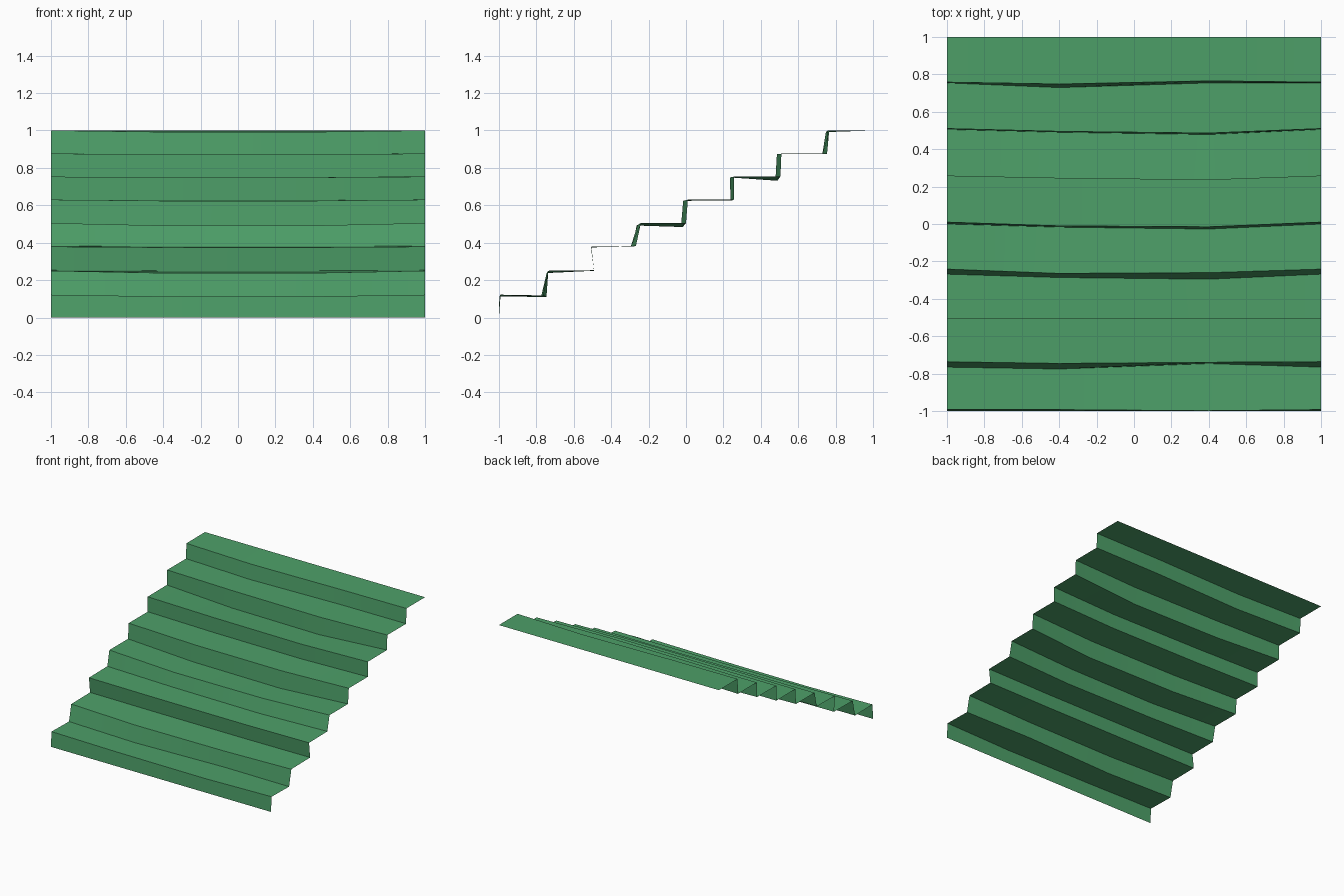
import bpy
import math

# Remove the default object
default_cube = bpy.data.objects.get("Cube")
if default_cube:
    bpy.data.objects.remove(default_cube, do_unlink=True)


def make_material(name, colour):
    material = bpy.data.materials.new(name)
    material.use_nodes = True
    material.diffuse_color = colour
    shader = material.node_tree.nodes["Principled BSDF"]
    shader.inputs["Base Color"].default_value = colour
    return material


def make_sheet(name, rows, material):
    """Skin a grid of points given as rows running from left to right."""
    points = [point for row in rows for point in row]
    width = len(rows[0])
    faces = []
    for r in range(len(rows) - 1):
        for c in range(width - 1):
            corner = r * width + c
            faces.append((corner, corner + 1, corner + width + 1, corner + width))
    mesh = bpy.data.meshes.new(name)
    mesh.from_pydata(points, [], faces)
    mesh.update()
    mesh.materials.append(material)
    sheet = bpy.data.objects.new(name, mesh)
    bpy.context.collection.objects.link(sheet)
    return sheet


# Columns across the width where the worn creases bend
COLUMNS = (-1, -0.4, 0.4, 1)
STEPS = 8
RUN = 2 / STEPS
RISE = 1 / STEPS

# Wear of each crease in thousandths, riser foot then riser head:
# depth shift at the sides, left bend, right bend; height shift at sides, bends
WEAR = [
    ((0, 0, 0, 0, 0), (8, 8, 2, -3, -12)),
    ((-15, -25, 4, -7, -15), (14, 5, 11, 0, -12)),
    ((8, 8, 8, 3, 0), (-6, -6, -8, 4, 0)),
    ((-18, -36, -45, 7, 5), (9, -14, -10, 5, -8)),
    ((0, -17, -27, 5, -16), (10, -10, -15, 5, -1)),
    ((6, -5, -12, 5, 1), (6, -6, -15, 3, -1)),
    ((5, -10, -22, 5, -18), (10, -5, -14, 1, -2)),
    ((4, -21, 4, 1, -1), (8, -2, 15, 0, -8)),
]


def crease(depth, height, wear):
    side, left_bend, right_bend, side_drop, bend_drop = wear
    shifts = (side, left_bend, right_bend, side)
    drops = (side_drop, bend_drop, bend_drop, side_drop)
    return [(x, depth + shift / 1000, height + drop / 1000)
            for x, shift, drop in zip(COLUMNS, shifts, drops)]


# Staircase sheet: a riser and a tread for every step
rows = []
for step, (foot, head) in enumerate(WEAR):
    depth = step * RUN - 1
    rows.append(crease(depth, step * RISE, foot))
    rows.append(crease(depth, (step + 1) * RISE, head))

# Straight back edge of the top tread
rows.append([(x, 1, 1) for x in COLUMNS])

green = make_material("grass_green", (0.075, 0.35, 0.14, 1))
stairs = make_sheet("worn_stair_slope", rows, green)

# Smooth along the width while the step edges stay crisp
bpy.ops.object.select_all(action="DESELECT")
stairs.select_set(True)
bpy.context.view_layer.objects.active = stairs
bpy.ops.object.shade_smooth_by_angle(angle=math.radians(30))
